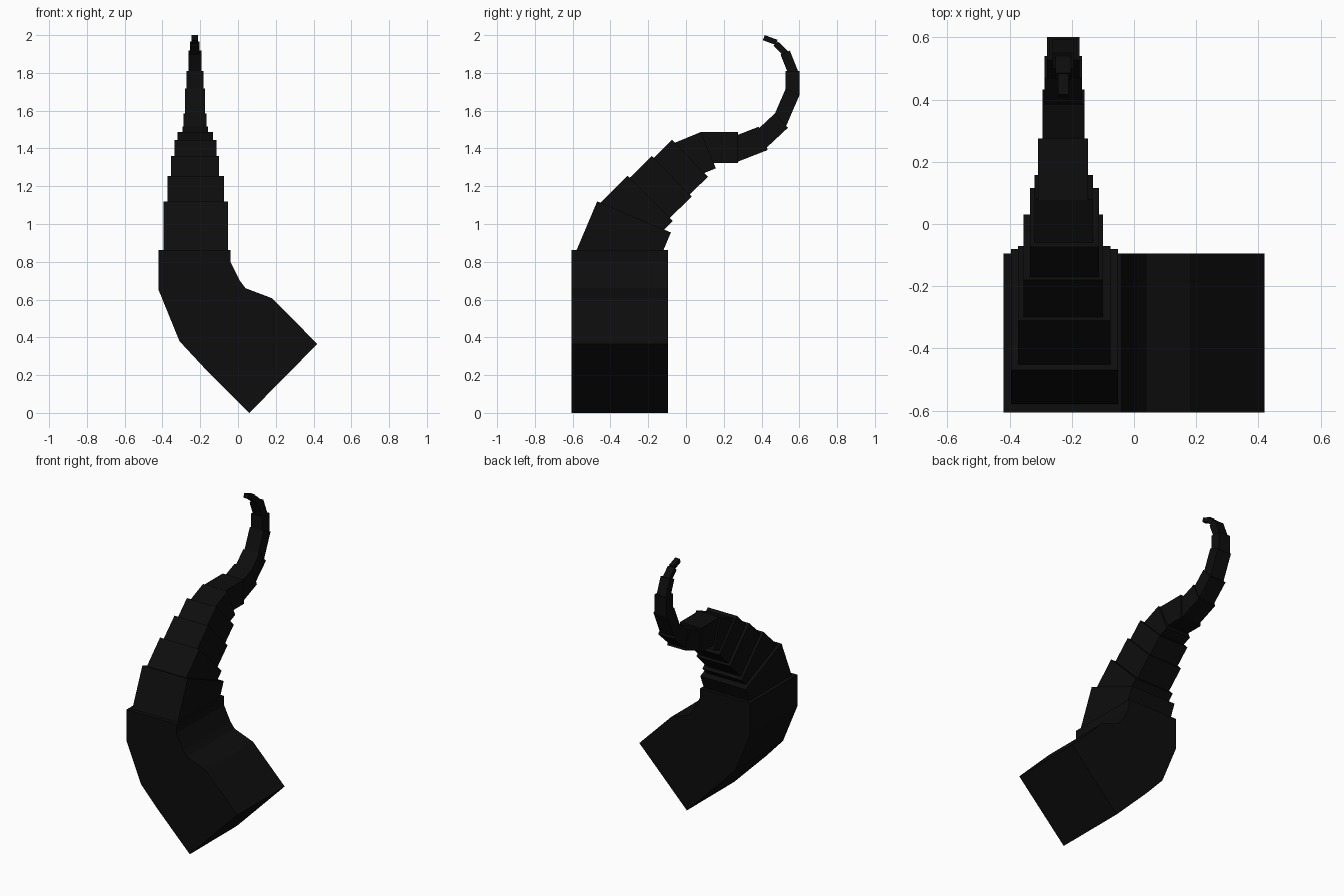
import bpy, bmesh
from mathutils import Vector

cube = bpy.data.objects.get("Cube")
if cube:
    bpy.data.objects.remove(cube, do_unlink=True)

black = bpy.data.materials.new("horn black")
black.use_nodes = True
black.diffuse_color = (0.004, 0.004, 0.004, 1)
black.node_tree.nodes["Principled BSDF"].inputs["Base Color"].default_value = (0.004, 0.004, 0.004, 1)


def prism(name, near, far):
    """Flat-sided solid between two matching outlines."""
    bm = bmesh.new()
    a = [bm.verts.new(p) for p in near]
    b = [bm.verts.new(p) for p in far]
    bm.faces.new(a)
    bm.faces.new(b[::-1])
    n = len(a)
    for i in range(n):
        j = (i + 1) % n
        bm.faces.new((a[i], b[i], b[j], a[j]))
    bmesh.ops.recalc_face_normals(bm, faces=bm.faces)
    mesh = bpy.data.meshes.new(name)
    bm.to_mesh(mesh)
    bm.free()
    mesh.materials.append(black)
    obj = bpy.data.objects.new(name, mesh)
    bpy.context.collection.objects.link(obj)
    return obj


# Thick root: three blocks bending sideways, profiles in x and z
Y0, Y1 = -0.607, -0.095
root = {
    "root_base": [(0.06, 0), (0.42, 0.365), (0.18, 0.607), (-0.182, 0.242)],
    "root_bend": [(-0.182, 0.242), (0.18, 0.607), (0.04, 0.66), (0.01, 0.70), (-0.31, 0.38)],
    "root_top": [(-0.31, 0.38), (0.01, 0.70), (-0.04, 0.80), (-0.04, 0.862),
                 (-0.42, 0.862), (-0.42, 0.65)],
}
for name, outline in root.items():
    prism(name, [(x, Y0, z) for x, z in outline], [(x, Y1, z) for x, z in outline])

# Tapering boxes curling back and up:
# outer tip corner (y, z), inner tip corner (y, z), length, x range
segments = [
    ((-0.47, 1.12), (-0.08, 0.955), 0.28, -0.395, -0.052),
    ((-0.31, 1.255), (-0.07, 1.015), 0.21, -0.373, -0.075),
    ((-0.18, 1.36), (0.03, 1.145), 0.18, -0.355, -0.10),
    ((-0.074, 1.445), (0.116, 1.25), 0.16, -0.335, -0.113),
    ((0.079, 1.487), (0.158, 1.295), 0.163, -0.32, -0.132),
    ((0.275, 1.487), (0.275, 1.322), 0.198, -0.308, -0.148),
    ((0.385, 1.515), (0.433, 1.392), 0.17, -0.295, -0.16),
    ((0.47, 1.585), (0.54, 1.51), 0.157, -0.288, -0.167),
    ((0.528, 1.717), (0.602, 1.685), 0.185, -0.28, -0.175),
    ((0.528, 1.81), (0.602, 1.81), 0.13, -0.272, -0.183),
    ((0.50, 1.898), (0.55, 1.918), 0.12, -0.262, -0.193),
    ((0.463, 1.943), (0.486, 1.967), 0.085, -0.253, -0.203),
    ((0.407, 1.973), (0.417, 2.0), 0.072, -0.245, -0.211),
]
for i, (outer, inner, length, x0, x1) in enumerate(segments, 1):
    a, b = Vector(outer), Vector(inner)
    u = (b - a).normalized()
    back = Vector((u.y, -u.x)) * length
    quad = [a, b, b + back, a + back]
    prism(f"horn_segment_{i:02d}", [(x0, p.x, p.y) for p in quad], [(x1, p.x, p.y) for p in quad])
